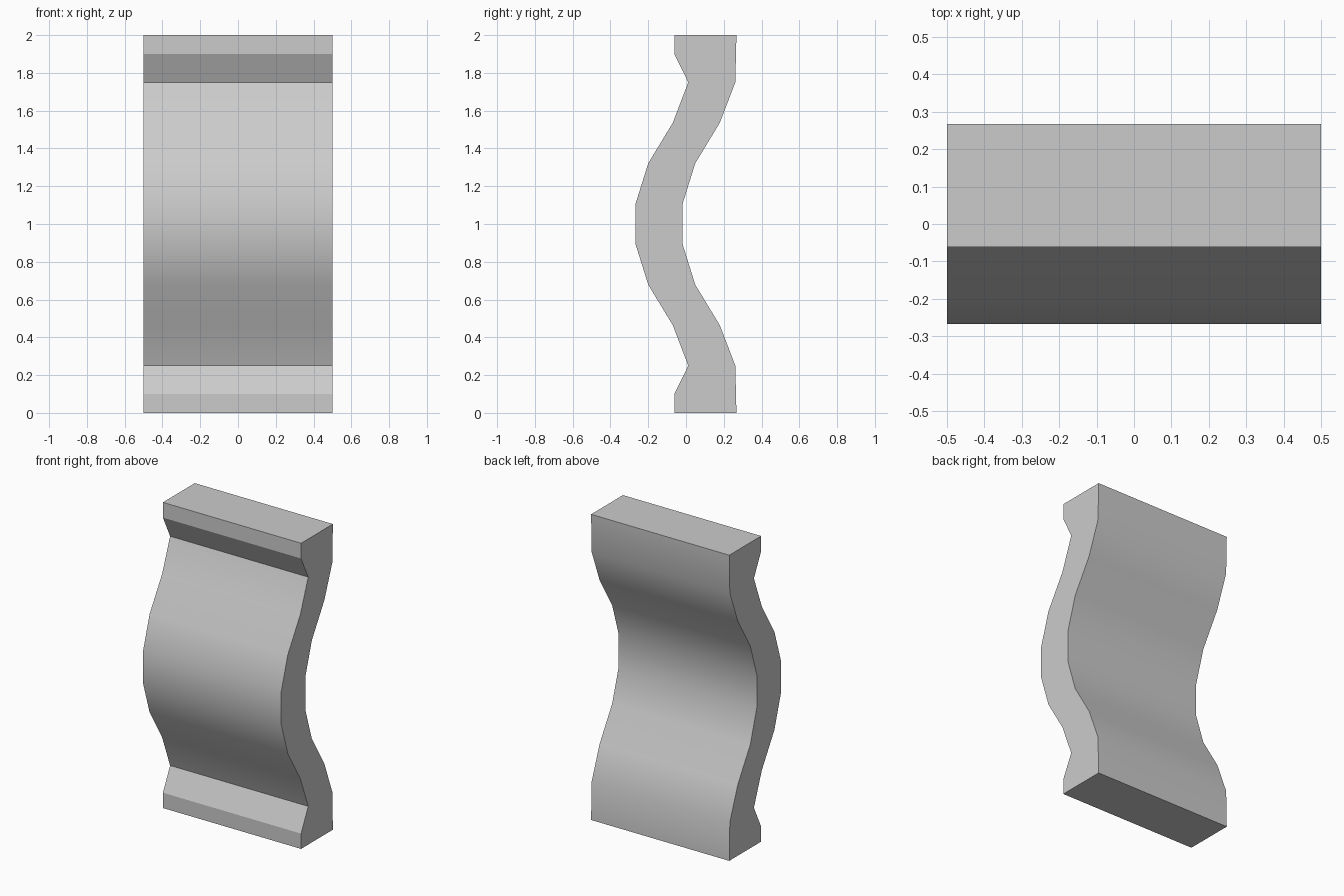
import bpy, bmesh, math
from mathutils import Vector

if "Cube" in bpy.data.objects:
    bpy.data.objects.remove(bpy.data.objects["Cube"])

HALF_WIDTH = 0.5
HEIGHT = 2.0
STEP = 1.5 / 7          # height of one segment of the wave

# Lower half of the side profile as (y, z), bottom to middle
wave = [0.012, -0.07, -0.2, -0.267]
front = [(-0.062, 0.0), (-0.062, 0.10)]
front += [(y, 0.25 + i * STEP) for i, y in enumerate(wave)]
back = [(0.267, 0.0)]
back += [(y + 0.249, 0.25 + i * STEP) for i, y in enumerate(wave)]


def mirrored(half):
    """Complete a half profile by mirroring it about mid height."""
    return half + [(y, HEIGHT - z) for y, z in reversed(half)]


# Closed outline: up the front, down the back
outline = mirrored(front) + mirrored(back)[::-1]

# Wavy slab extruded across x
bm = bmesh.new()
side = bm.faces.new([bm.verts.new((-HALF_WIDTH, y, z)) for y, z in outline])
swept = bmesh.ops.extrude_face_region(bm, geom=[side], use_keep_orig=True)
new_verts = [g for g in swept["geom"] if isinstance(g, bmesh.types.BMVert)]
bmesh.ops.translate(bm, verts=new_verts, vec=Vector((2 * HALF_WIDTH, 0, 0)))
bmesh.ops.recalc_face_normals(bm, faces=bm.faces)

mesh = bpy.data.meshes.new("wavy_panel")
bm.to_mesh(mesh)
bm.free()
panel = bpy.data.objects.new("wavy_panel", mesh)
bpy.context.collection.objects.link(panel)

# Smooth wave, crisp lips and ends
bpy.context.view_layer.objects.active = panel
panel.select_set(True)
bpy.ops.object.shade_smooth_by_angle(angle=math.radians(24))
